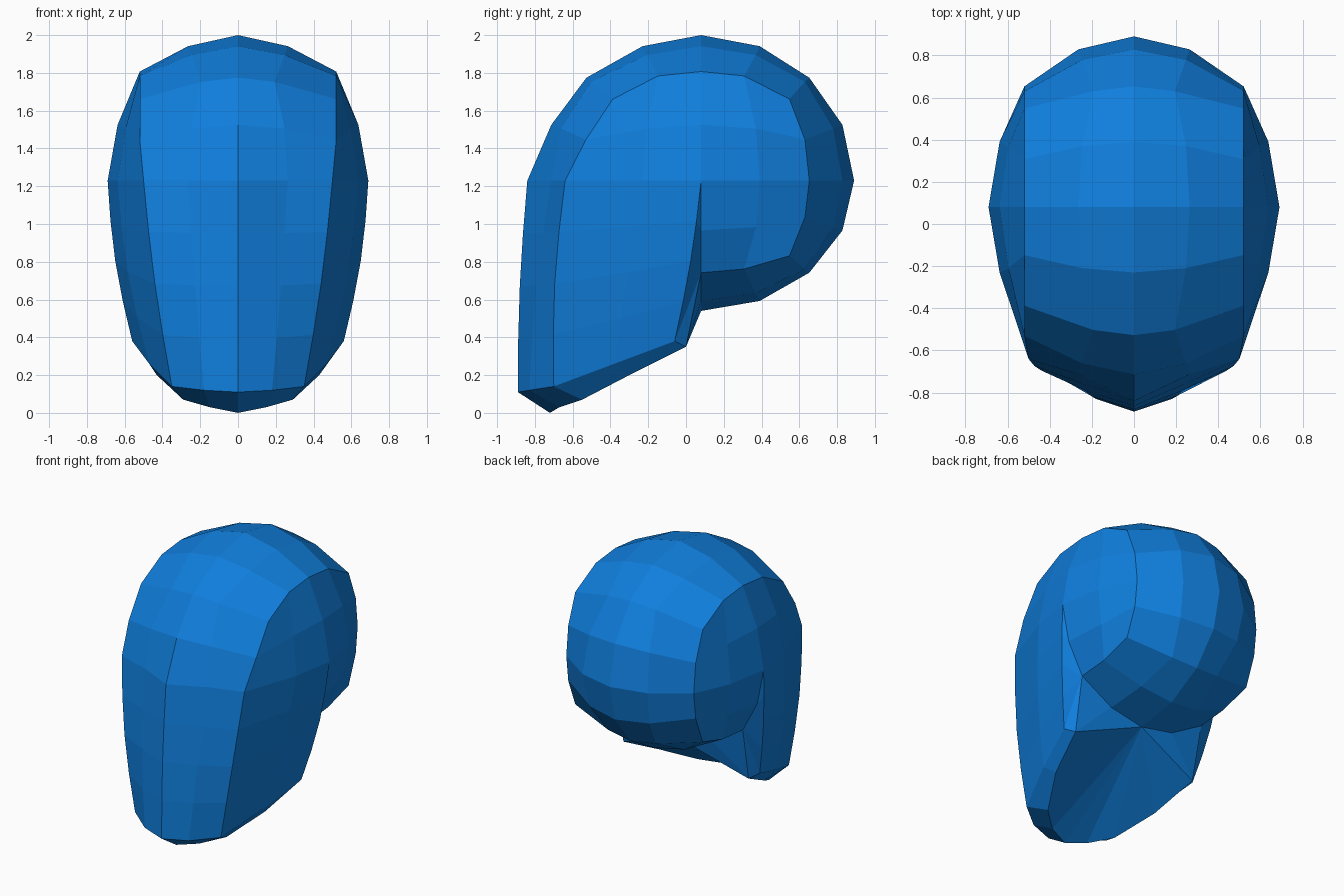
import bpy, bmesh, math
from mathutils import Vector

if "Cube" in bpy.data.objects:
    bpy.data.objects.remove(bpy.data.objects["Cube"])


def skull_point(c):
    """Map a point of a 4x4 gridded cube (-1..1) to the cranium surface."""
    d = Vector([math.tan(t * math.pi / 4) for t in c]).normalized()
    x, y, z = 0.69 * d.x, 0.81 * d.y, (0.77 if d.z > 0 else 0.69) * d.z
    on_rim = abs(c[0]) == 1 and max(abs(c[1]), abs(c[2])) == 1
    if on_rim:                       # flattened temples
        x = math.copysign(0.52, x)
        if c[2] == 1:
            z *= 1.06 if abs(c[1]) < 1 else 0.97
        if c[1] == -1 and c[2] == 0:
            x, y = math.copysign(0.50, x), -0.72
        elif c[1] == -1 and abs(c[2]) == 0.5:
            y = -0.61
    elif c[1] == -1:                 # forehead is a little broader
        y = max(y * 1.06, -0.92)
    if c[1] == -1 and c[0] == 0 and c[2] == 0:
        y = -0.92
    return Vector((x, y + 0.08, z + 1.23))


bm = bmesh.new()

# Cranium: gridded cube rounded out, lower front quarter removed
bmesh.ops.create_cube(bm, size=2)
bmesh.ops.subdivide_edges(bm, edges=bm.edges[:], cuts=3, use_grid_fill=True)
gone = [f for f in bm.faces
        if f.calc_center_median().y < -0.01 and f.calc_center_median().z < -0.01]
bmesh.ops.delete(bm, geom=gone, context='FACES')
for v in bm.verts:
    v.co = skull_point([round(t * 2) / 2 for t in v.co])


def face(points, side):
    pts = [Vector((p.x * side, p.y, p.z)) for p in points]
    bm.faces.new([bm.verts.new(p) for p in (pts if side > 0 else pts[::-1])])


# Face and jaw: columns from ear to chin, hanging from the cranium equator
top = [skull_point(c) for c in
       [(1, 0, 0), (1, -.5, 0), (1, -1, 0), (.5, -1, 0), (0, -1, 0)]]
rim = [skull_point(c) for c in
       [(1, 0, 0), (1, 0, -.5), (1, 0, -1), (.5, 0, -1), (0, 0, -1)]]
jaw = [Vector(p) for p in [(.56, -.06, .38), (.47, -.38, .26), (.35, -.70, .14),
                           (.18, -.83, .12), (0, -.89, .11)]]
lip = [Vector(p) for p in [(.51, 0, .35), (.43, -.30, .20), (.29, -.55, .07),
                           (.15, -.67, .03), (0, -.72, 0)]]
bulge = [Vector(p) for p in [(.025, .015, 0), (.03, 0, 0), (.015, -.025, 0),
                             (.005, -.02, 0), (0, -.015, 0)]]
cols = []
for t, j, b in zip(top, jaw, bulge):
    cols.append([t.lerp(j, s / 4) + b * math.sin(math.pi * s / 4) for s in range(5)])

for side in (1, -1):
    for a, b, la, lb in zip(cols, cols[1:], lip, lip[1:]):
        for k in range(4):
            face([a[k], a[k + 1], b[k + 1], b[k]], side)
        face([a[4], la, lb, b[4]], side)       # bevelled jaw edge
        face([la, rim[4], lb], side)           # underside fan
    # Wall between the jaw and the cranium
    ear = cols[0]
    face([rim[0], rim[1], ear[1]], side)
    face([ear[1], rim[1], rim[2], ear[2]], side)
    for k in (2, 3):
        face([ear[k], rim[2], ear[k + 1]], side)
    face([ear[4], rim[2], lip[0]], side)
    face([lip[0], rim[2], rim[3]], side)
    face([lip[0], rim[3], rim[4]], side)

bmesh.ops.remove_doubles(bm, verts=bm.verts[:], dist=0.001)
bmesh.ops.recalc_face_normals(bm, faces=bm.faces[:])

mesh = bpy.data.meshes.new("head")
bm.to_mesh(mesh)
bm.free()
head = bpy.data.objects.new("head", mesh)
bpy.context.collection.objects.link(head)

mat = bpy.data.materials.new("blue")
mat.diffuse_color = (0.005, 0.21, 0.72, 1)
mat.use_nodes = True
mat.node_tree.nodes["Principled BSDF"].inputs["Base Color"].default_value = mat.diffuse_color
mesh.materials.append(mat)
